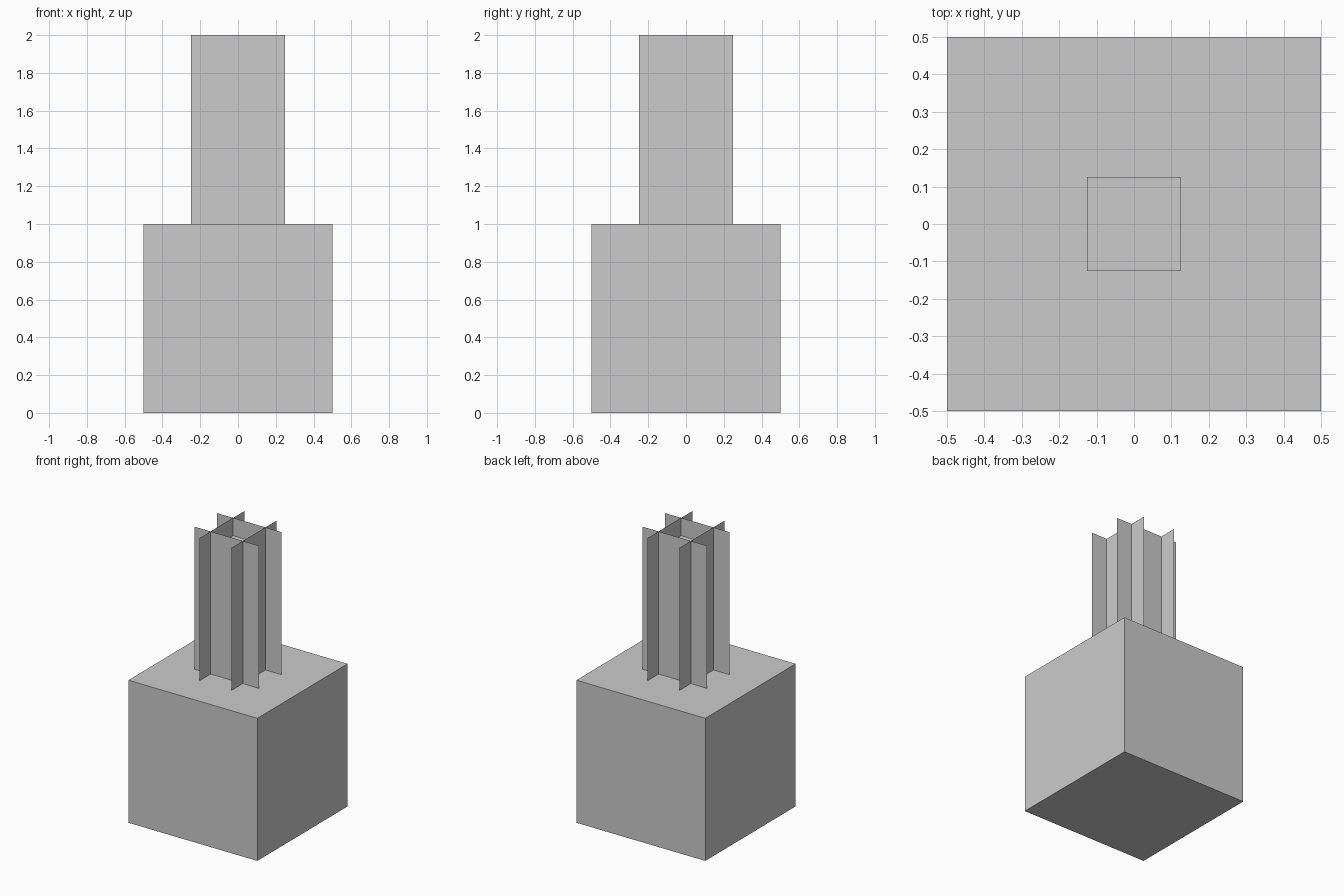
import bpy
from math import pi

if "Cube" in bpy.data.objects:
    bpy.data.objects.remove(bpy.data.objects["Cube"])


def plane(name, size, loc, rot=(0, 0, 0)):
    bpy.ops.mesh.primitive_plane_add(size=1, location=loc, rotation=rot)
    ob = bpy.context.object
    ob.name = name
    ob.scale = (size[0], size[1], 1)
    return ob


# Solid base block
bpy.ops.mesh.primitive_cube_add(size=1, location=(0, 0, 0.5))
bpy.context.object.name = "base_block"

# Four thin upright sheets crossing in a hash pattern
for side, s in (("low", -1), ("high", 1)):
    plane(f"sheet_across_{side}", (0.5, 1), (0, s * 0.125, 1.5), (pi / 2, 0, 0))
    plane(f"sheet_along_{side}", (0.5, 1), (s * 0.125, 0, 1.5), (pi / 2, 0, pi / 2))

# Small square cap recessed between the sheets
plane("inner_cap", (0.25, 0.25), (0, 0, 1.875))
